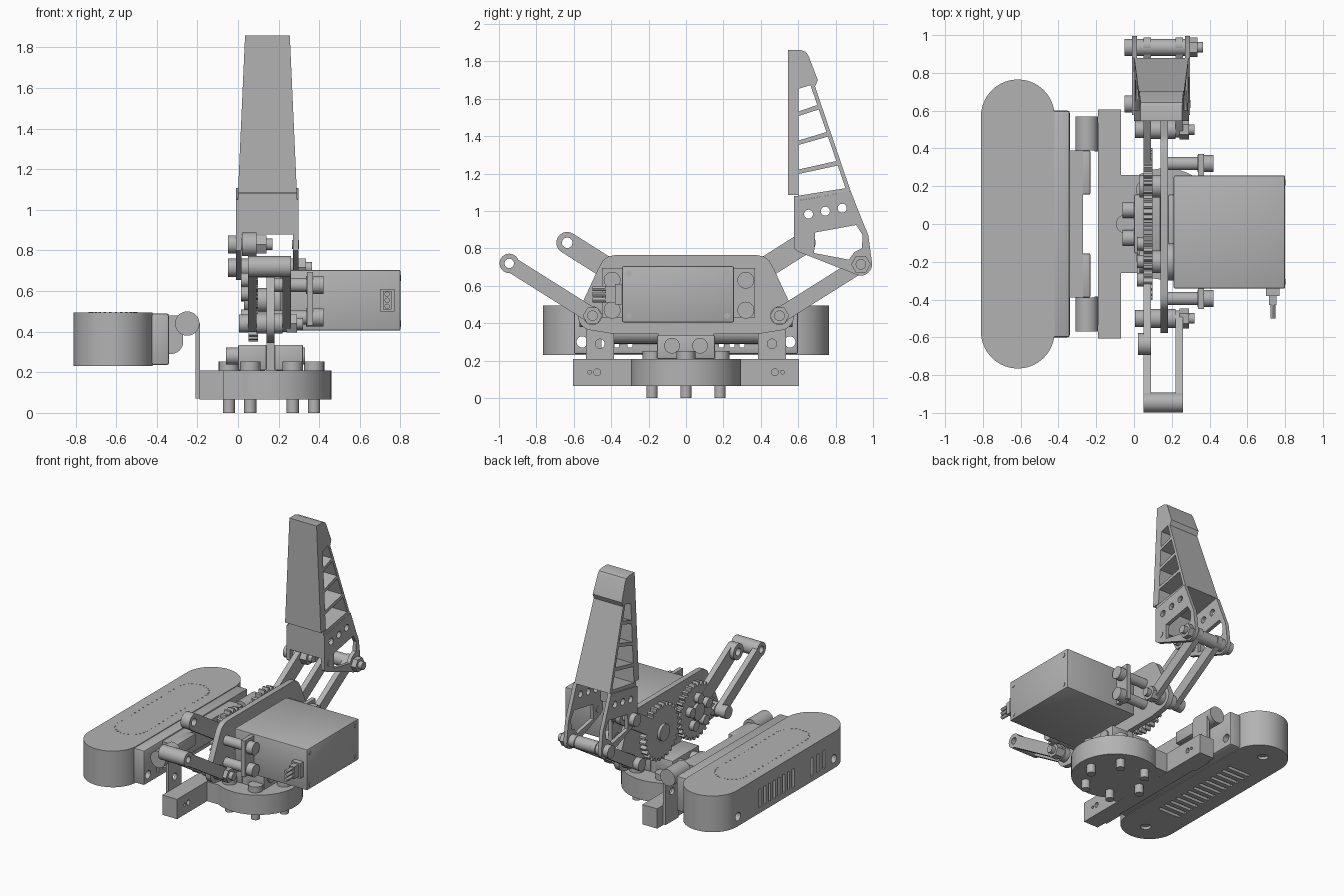
import bpy, bmesh
from math import sin, cos, pi, radians
from mathutils import Matrix, Vector

if "Cube" in bpy.data.objects:
    bpy.data.objects.remove(bpy.data.objects["Cube"])

grey = bpy.data.materials.new("plain grey")
grey.use_nodes = True
COLOR = (0.45, 0.45, 0.45, 1)
grey.diffuse_color = COLOR
next(n for n in grey.node_tree.nodes if n.type == 'BSDF_PRINCIPLED').inputs["Base Color"].default_value = COLOR
parts = []


def add(name, mesh):
    ob = bpy.data.objects.new(name, mesh)
    bpy.context.collection.objects.link(ob)
    mesh.materials.clear()
    mesh.materials.append(grey)
    parts.append(ob)
    return ob


def from_bm(name, bm):
    mesh = bpy.data.meshes.new(name)
    bm.to_mesh(mesh)
    bm.free()
    return add(name, mesh)


def box(name, x, y, z, bevel=0):
    lo, hi = Vector((x[0], y[0], z[0])), Vector((x[1], y[1], z[1]))
    bm = bmesh.new()
    bmesh.ops.create_cube(bm, size=1, matrix=Matrix.Translation((lo + hi) / 2) @ Matrix.Diagonal((*(hi - lo), 1)))
    if bevel:
        bmesh.ops.bevel(bm, geom=bm.edges[:], offset=bevel, segments=2, profile=0.5, affect='EDGES')
    return from_bm(name, bm)


def cyl(name, axis, a, b, start, end, r, n=24):
    """Cylinder along an axis; a, b are the other two coordinates in order."""
    mid = (start + end) / 2
    loc = {'x': (mid, a, b), 'y': (a, mid, b), 'z': (a, b, mid)}[axis]
    rot = {'x': Matrix.Rotation(pi / 2, 4, 'Y'), 'y': Matrix.Rotation(pi / 2, 4, 'X'), 'z': Matrix()}[axis]
    bm = bmesh.new()
    bmesh.ops.create_cone(bm, cap_ends=True, segments=n, radius1=r, radius2=r, depth=end - start,
                          matrix=Matrix.Translation(loc) @ rot)
    return from_bm(name, bm)


def arc(cx, cy, r, a0=0, a1=345, n=24):
    return [(cx + r * cos(radians(a0 + (a1 - a0) * i / (n - 1))),
             cy + r * sin(radians(a0 + (a1 - a0) * i / (n - 1)))) for i in range(n)]


def prism(name, start, end, outline, holes=(), axis='x'):
    """Outline with holes, extruded along x (drawn in y, z) or z (drawn in x, y)."""
    cu = bpy.data.curves.new(name, 'CURVE')
    cu.dimensions, cu.fill_mode, cu.extrude = '2D', 'BOTH', (end - start) / 2
    for loop in [outline, *holes]:
        sp = cu.splines.new('POLY')
        sp.points.add(len(loop) - 1)
        for p, (u, v) in zip(sp.points, loop):
            p.co = (u, v, 0, 1)
        sp.use_cyclic_u = True
    tmp = bpy.data.objects.new("helper", cu)
    bpy.context.collection.objects.link(tmp)
    deps = bpy.context.evaluated_depsgraph_get()
    mesh = bpy.data.meshes.new_from_object(tmp.evaluated_get(deps))
    bpy.data.objects.remove(tmp)
    bm = bmesh.new()
    bm.from_mesh(mesh)
    bmesh.ops.remove_doubles(bm, verts=bm.verts, dist=1e-5)
    bmesh.ops.recalc_face_normals(bm, faces=bm.faces)
    mid = (start + end) / 2
    for v in bm.verts:
        u, w, d = v.co
        v.co = (d + mid, u, w) if axis == 'x' else (u, w, d + mid)
    return from_bm(name, bm)


def bolt(name, y, z, x0, x1):
    cyl(name + "_shaft", 'x', y, z, x0, x1, 0.028)
    cyl(name + "_head", 'x', y, z, x0, x0 + 0.045, 0.045)
    cyl(name + "_nut", 'x', y, z, x1 - 0.08, x1 - 0.03, 0.052, 6)


def link(name, p, q, r, x0, x1, hole=0):
    d = Vector(q) - Vector(p)
    a = math_deg = Vector((1, 0)).angle_signed(d) * -180 / pi
    shape = arc(*q, r, a - 90, a + 90, 14) + arc(*p, r, a + 90, a + 270, 14)
    prism(name, x0, x1, shape, [arc(*q, hole)] if hole else [])


# Turntable base with side bar, studs and screw heads
BX = 0.165
cyl("base_disc", 'z', BX, 0, 0.065, 0.21, 0.295, 64)
box("base_bridge", (-0.08, BX - 0.03), (-0.26, 0.26), (0.066, 0.209))
prism("base_bar", -0.19, -0.07, [(-0.605, 0.065), (0.605, 0.065), (0.605, 0.21), (-0.605, 0.21)],
      [arc(s * y, 0.138, r) for s in (-1, 1) for y, r in ((0.475, 0.018), (0.515, 0.01))])
for i in range(6):
    x, y = BX + 0.21 * cos(i * pi / 3), 0.21 * sin(i * pi / 3)
    cyl("base_stud", 'z', x, y, 0, 0.07, 0.03)
    cyl("base_screw_head", 'z', x, y, 0.21, 0.252, 0.05)

# Clamp blocks that hold the main plate
for x in ((0, 0.14), (0.18, 0.32)):
    box("clamp_block", x, (-0.155, 0.155), (0.21, 0.335), 0.006)
box("plate_tab", (0.14, 0.18), (-0.15, 0.15), (0.21, 0.36))
for y in (-0.075, 0.075):
    cyl("clamp_screw", 'x', y, 0.28, -0.06, 0.33, 0.042)

# Long pod with slots, vents and dotted rim
PX, PR = -0.615, 0.195
stadium = lambda r, h, n: arc(PX, h, r, 0, 180, n) + arc(PX, -h, r, 180, 360, n)
pod = prism("pod_body", 0.23, 0.495, stadium(PR, 0.57, 32), axis='z')
back = box("pod_back", (-0.45, -0.34), (-0.6, 0.6), (0.235, 0.49), 0.012)
first_cutter = len(parts)
for y in [0.3 - 0.055 * i for i in range(8)] + [-0.3, -0.37, -0.44]:
    box("slot_cutter", (-0.9, -0.3), (y - 0.013, y + 0.013), (0.27, 0.405))
for y in (-0.555, 0.555):
    cyl("hole_cutter", 'x', y, 0.3, -0.9, -0.3, 0.03)
    cyl("vent_hole_cutter", 'z', PX, y * 1.1, 0.2, 0.25, 0.035)
for i in range(13):
    y = (i - 6) * 0.06
    box("vent_cutter", (PX - 0.09, PX + 0.09), (y - 0.013, y + 0.013), (0.2, 0.25))
cutters = parts[first_cutter:]
del parts[first_cutter:]
group = bpy.data.collections.new("cutters")
bpy.context.scene.collection.children.link(group)
for c in cutters:
    bpy.context.collection.objects.unlink(c)
    group.objects.link(c)
    c.hide_render = True
for ob in (pod, back):
    mod = ob.modifiers.new("slots", 'BOOLEAN')
    mod.operand_type, mod.collection, mod.solver = 'COLLECTION', group, 'EXACT'
    deps = bpy.context.evaluated_depsgraph_get()
    cut = bpy.data.meshes.new_from_object(ob.evaluated_get(deps))
    ob.modifiers.clear()
    ob.data = cut
for c in cutters:
    bpy.data.objects.remove(c)
bpy.data.collections.remove(group)
for x, y in stadium(0.115, 0.345, 14) + [(PX + s * 0.115, 0.05 * k) for s in (-1, 1) for k in range(-6, 7)]:
    cyl("rim_dot", 'z', x, y, 0.494, 0.497, 0.006, 8)

# Hinge between the pod and the base bar
cyl("hinge_barrel", 'y', -0.33, 0.35, -0.39, 0.39, 0.06)
box("hinge_rail", (-0.345, -0.27), (-0.39, 0.39), (0.36, 0.48))
for s in (-1, 1):
    span = lambda a, b: sorted((s * a, s * b))
    box("hinge_lug", (-0.3, -0.23), span(0.155, 0.39), (0.39, 0.48), 0.01)
    cyl("hinge_knuckle", 'y', -0.25, 0.44, *span(0.39, 0.57), 0.06, 32)
    a, b = span(0.385, 0.535)
    prism("hinge_post", -0.21, -0.188, [(a, 0.07), (b, 0.07), (b, 0.44), (a, 0.44)], [arc(s * 0.46, 0.29, 0.025)])

# Main plate
half = [(0.4, 0.345)] + arc(0.5, 0.44, 0.078, -80, 25, 10) + [(0.47, 0.69), (0.445, 0.735), (0.415, 0.757), (0.375, 0.765)]
prism("main_plate", 0.14, 0.18, half + [(-y, z) for y, z in reversed(half)])

# Meshing gears, driven arms and parallel links
for s in (-1, 1):
    N = 28
    teeth = [(s * 0.2 + r * cos((k + o) * 2 * pi / N), 0.555 + r * sin((k + o) * 2 * pi / N))
             for k in range(N) for o, r in ((0, 0.18), (0.25, 0.18), (0.45, 0.203), (0.75, 0.203))]
    prism("gear", 0.051, 0.099, teeth)
    cyl("gear_hub", 'x', s * 0.2, 0.555, 0.03, 0.14, 0.06)
    link("driven_arm", (s * 0.2, 0.555), (s * 0.635, 0.83), 0.058, 0.05, 0.09, 0.028)
    for x in (0.05, 0.22):
        link("parallel_link", (s * 0.5, 0.44), (s * 0.945, 0.72), 0.042, x, x + 0.04, 0.025)
    bolt("lower_pivot", s * 0.5, 0.44, 0.005, 0.32)
    cyl("lower_spacer", 'x', s * 0.5, 0.44, 0.09, 0.22, 0.05)
for i in range(5):
    t = i * 2 * pi / 5 + 0.3
    cyl("horn_screw", 'x', -0.2 + 0.1 * cos(t), 0.555 + 0.1 * sin(t), 0.015, 0.06, 0.035)
prism("link_spacer", 0.05, 0.26, arc(-0.945, 0.72, 0.052), [arc(-0.945, 0.72, 0.025)])
prism("arm_spacer", 0.02, 0.09, arc(-0.635, 0.83, 0.058), [arc(-0.635, 0.83, 0.028)])

# Servo with ears, standoffs, screws and cable
box("servo_body", (0.21, 0.8), (-0.342, 0.257), (0.405, 0.705), 0.008)
box("servo_ears", (0.34, 0.37), (-0.45, 0.37), (0.43, 0.695))
cyl("servo_shaft", 'x', -0.2, 0.555, 0.17, 0.22, 0.1)
for z in (0.47, 0.63):
    for y in (-0.395, 0.32):
        cyl("standoff", 'x', y, z, 0.18, 0.36, 0.035)
        cyl("servo_nut", 'x', y, z, 0.335, 0.42, 0.045)
for y in (-0.305, 0.22):
    for z in (0.44, 0.665):
        cyl("case_screw", 'x', y, z, 0.79, 0.803, 0.015, 12)
box("cable_socket", (0.7, 0.77), (-0.38, -0.34), (0.5, 0.61))
box("cable_plug", (0.715, 0.755), (-0.43, -0.38), (0.51, 0.6))
for z in (0.525, 0.555, 0.585):
    cyl("cable_wire", 'y', 0.735, z, -0.5, -0.42, 0.013, 12)

# Finger bracket: two side plates and a front web
side = [(0.577, 1.05), (0.577, 0.8), (0.6, 0.782)] + arc(0.935, 0.715, 0.06, -110, 10, 12) + \
       [(0.975, 0.87), (0.95, 0.93), (0.88, 1.107)]
window = [(0.685, 0.775), (0.87, 0.74), (0.9, 0.78), (0.94, 0.8), (0.945, 0.87), (0.91, 0.925), (0.69, 0.885)]
for x in (-0.01, 0.27):
    prism("finger_side_plate", x, x + 0.027, side, [window] + [arc(0.655 + 0.09 * i, 0.983 + 0.016 * i, 0.024) for i in range(3)])
box("finger_web", (0, 0.29), (0.577, 0.605), (0.88, 1.08))
bolt("finger_outer_pivot", 0.935, 0.715, -0.05, 0.365)
cyl("finger_outer_spacer", 'x', 0.935, 0.715, 0.017, 0.27, 0.045)
bolt("finger_inner_pivot", 0.635, 0.83, -0.05, 0.17)
cyl("finger_pin", 'x', 0.635, 0.83, 0.265, 0.3, 0.022)

# Tapered finger: front wall, sloped back wall, rungs and cap
left = [1.07, 1.21, 1.365, 1.52, 1.665]
right = [1.11, 1.255, 1.41, 1.555, 1.685]
inner = lambda z: (0.858 - 0.34 * (z - 1.107), z)
cells = [[(0.602, left[i] + 0.012), inner(right[i] + 0.012), inner(right[i + 1] - 0.012), (0.602, left[i + 1] - 0.012)]
         for i in range(4)]
finger = prism("finger", 0, 0.29, [(0.545, 1.085), (0.6, 1.085), (0.6, 1.055), (0.88, 1.107), (0.69, 1.665), (0.705, 1.7),
               (0.655, 1.83), (0.642, 1.85), (0.615, 1.86), (0.545, 1.86)], cells)
for v in finger.data.vertices:
    v.co.x = 0.145 + (v.co.x - 0.145) * (1 - 0.24 * (v.co.z - 1.085) / 0.775)

# Smooth shading with sharp edges
bpy.ops.object.select_all(action='DESELECT')
for ob in parts:
    ob.select_set(True)
bpy.context.view_layer.objects.active = parts[0]
bpy.ops.object.shade_smooth_by_angle(angle=radians(30))
